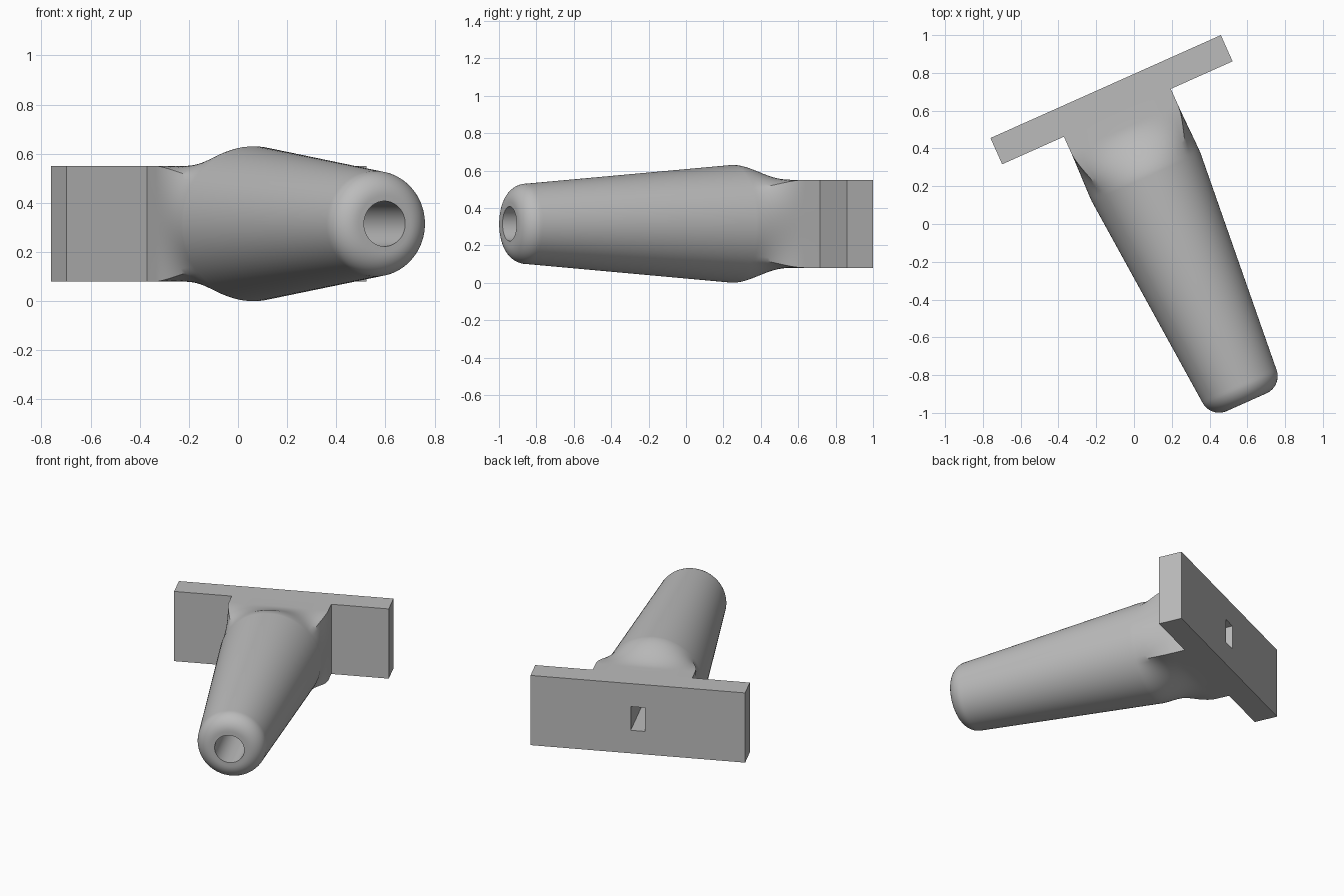
import bpy, bmesh
from math import sin, cos, pi, radians, atan2
from mathutils import Matrix

old = bpy.data.objects.get("Cube")
if old:
    bpy.data.objects.remove(old, do_unlink=True)

grey = bpy.data.materials.new("plain_grey")
grey.use_nodes = True
grey.diffuse_color = (0.5, 0.5, 0.5, 1)
grey.node_tree.nodes["Principled BSDF"].inputs["Base Color"].default_value = (0.5, 0.5, 0.5, 1)

# Local frame: origin on the back of the plate, handle runs along -y
PLACE = Matrix.Translation((-0.15, 0.7275, 0.315)) @ Matrix.Rotation(radians(24.07), 4, 'Z')
HALF_W, HALF_H = 0.31, 0.235      # rectangular neck
PLATE_T, NECK_END, SHOULDER = 0.152, 0.24, 0.525
FILLET_T, TIP_R, FILLET = 1.73, 0.215, 0.1


def make_object(name, bm):
    bmesh.ops.recalc_face_normals(bm, faces=bm.faces)
    mesh = bpy.data.meshes.new(name)
    bm.to_mesh(mesh)
    bm.free()
    obj = bpy.data.objects.new(name, mesh)
    bpy.context.collection.objects.link(obj)
    mesh.materials.append(grey)
    obj.matrix_world = PLACE
    return obj


def box(name, width, start, end, height):
    bm = bmesh.new()
    bmesh.ops.create_cube(bm, size=1)
    bmesh.ops.scale(bm, vec=(width, end - start, height), verts=bm.verts)
    bmesh.ops.translate(bm, vec=(0, -(start + end) / 2, 0), verts=bm.verts)
    return make_object(name, bm)


def loft(name, sections):
    """Skin through (distance, radius, roundness) sections: 0 = rectangle, 1 = circle."""
    corner = atan2(HALF_H, HALF_W)
    quarter = [corner * i / 10 for i in range(10)]
    quarter += [corner + (pi / 2 - corner) * i / 14 for i in range(14)]
    half = quarter + [pi - a for a in [pi / 2] + quarter[:0:-1]]
    angles = half + [a + pi for a in half]
    bm = bmesh.new()
    rings = []
    for t, radius, blend in sections:
        ring = []
        for a in angles:
            c, s = cos(a), sin(a)
            flat = 1 / max(abs(c) / HALF_W, abs(s) / HALF_H)
            d = flat + (radius - flat) * blend
            ring.append(bm.verts.new((d * c, -t, d * s)))
        rings.append(ring)
    for r0, r1 in zip(rings, rings[1:]):
        for i in range(len(angles)):
            j = (i + 1) % len(angles)
            bm.faces.new((r0[i], r0[j], r1[j], r1[i]))
    bm.faces.new(rings[0])
    bm.faces.new(rings[-1])
    return make_object(name, bm)


# Mounting plate
plate = box("mounting_plate", 1.336, 0, PLATE_T, 0.47)

# Handle: square neck flowing into a tapered round grip with a rounded tip
sections = [(PLATE_T, 0.315, 0)]
for i in range(17):
    k = i / 16
    sections.append((NECK_END + (SHOULDER - NECK_END) * k, 0.315, k * k * (3 - 2 * k)))
for i in range(13):
    a = pi / 2 * i / 12
    sections.append((FILLET_T + FILLET * sin(a), TIP_R - FILLET + FILLET * cos(a), 1))
handle = loft("handle", sections)

# Cutters: round bore from the tip, rectangular slot from the back
slot = box("slot_cutter", 0.088, -0.1, 0.7, 0.16)
bm = bmesh.new()
bmesh.ops.create_cone(bm, cap_ends=True, segments=64, radius1=0.092, radius2=0.092, depth=1.4,
                      matrix=Matrix.Translation((0, -1.25, 0)) @ Matrix.Rotation(pi / 2, 4, 'X'))
bore = make_object("bore_cutter", bm)


def cut(obj, cutter):
    bpy.context.view_layer.objects.active = obj
    mod = obj.modifiers.new("cut", 'BOOLEAN')
    mod.operation = 'DIFFERENCE'
    mod.solver = 'EXACT'
    mod.object = cutter
    bpy.ops.object.modifier_apply(modifier=mod.name)


bpy.context.view_layer.update()
cut(plate, slot)
cut(handle, slot)
cut(handle, bore)
for cutter in (slot, bore):
    bpy.data.objects.remove(cutter, do_unlink=True)

# Smooth the round surfaces, keep the corners crisp
bpy.ops.object.select_all(action='DESELECT')
handle.select_set(True)
bpy.context.view_layer.objects.active = handle
bpy.ops.object.shade_smooth_by_angle(angle=radians(30))
